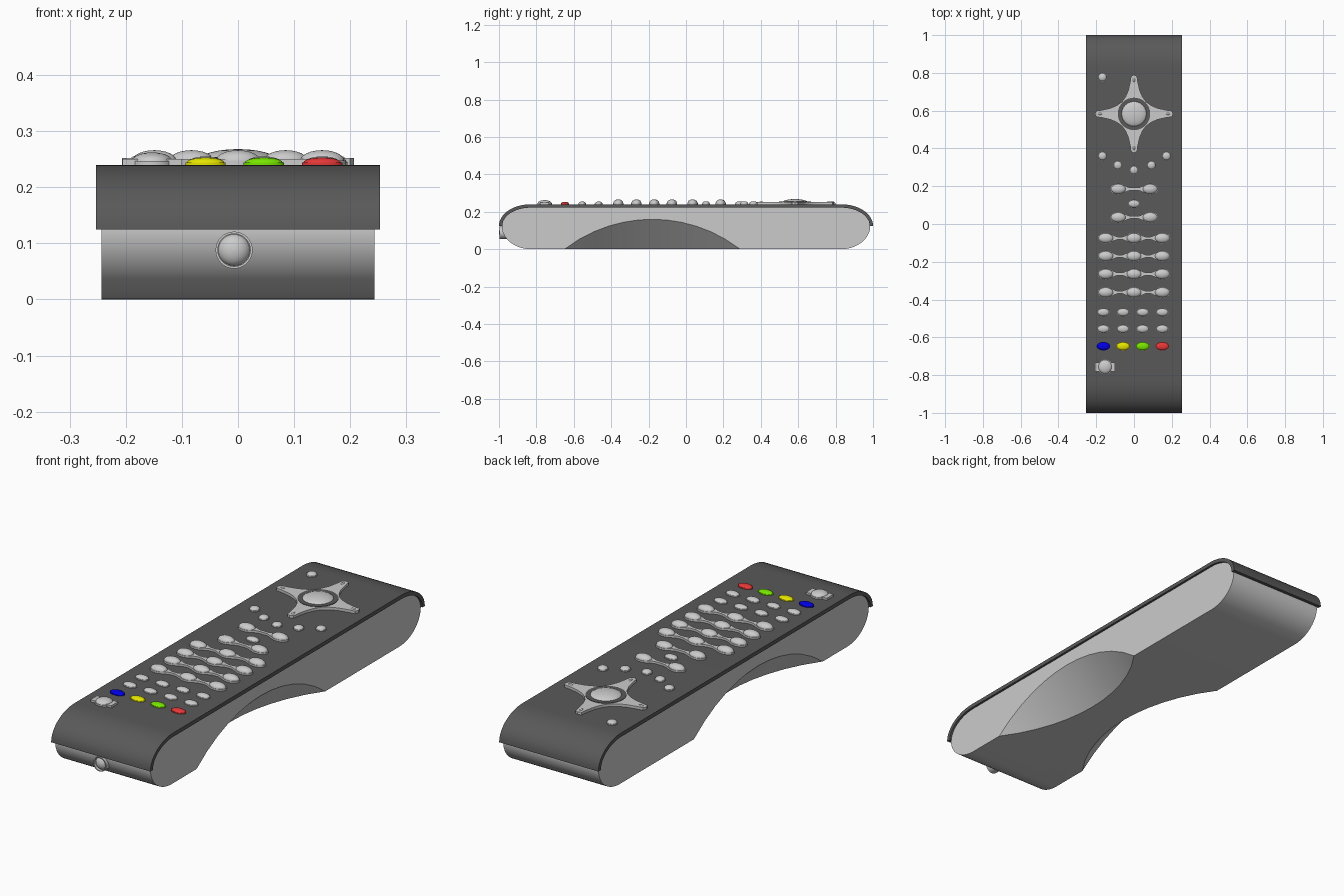
import bpy, bmesh, math
from mathutils import Vector

if "Cube" in bpy.data.objects:
    bpy.data.objects.remove(bpy.data.objects["Cube"])

TOP = 0.24  # height of the keypad surface


def material(name, rgb):
    m = bpy.data.materials.new(name)
    m.diffuse_color = (*rgb, 1)
    m.use_nodes = True
    m.node_tree.nodes["Principled BSDF"].inputs["Base Color"].default_value = m.diffuse_color
    return m


DARK = material("dark_plastic", (0.1, 0.1, 0.1))


def finish(name, bm, mat=None, angle=35):
    bmesh.ops.recalc_face_normals(bm, faces=bm.faces)
    me = bpy.data.meshes.new(name)
    bm.to_mesh(me)
    bm.free()
    ob = bpy.data.objects.new(name, me)
    bpy.context.collection.objects.link(ob)
    if mat:
        me.materials.append(mat)
    smooth(ob, angle)
    return ob


def smooth(ob, angle=35):
    bpy.ops.object.select_all(action='DESELECT')
    ob.select_set(True)
    bpy.context.view_layer.objects.active = ob
    bpy.ops.object.shade_smooth_by_angle(angle=math.radians(angle))


def prism(name, pts, move, mat=None):
    """Extrude a closed outline of 3D points along a vector."""
    bm = bmesh.new()
    f = bm.faces.new([bm.verts.new(p) for p in pts])
    r = bmesh.ops.extrude_face_region(bm, geom=[f])
    bmesh.ops.translate(bm, vec=move, verts=[v for v in r["geom"] if isinstance(v, bmesh.types.BMVert)])
    return finish(name, bm, mat)


def lathe(name, profile, loc, sx=1, sy=1, mat=None, seg=32, forward=False):
    """Spin (radius, height) points; closed top and bottom."""
    bm = bmesh.new()
    rings = []
    for r, h in profile:
        ring = []
        for i in range(seg):
            a = 2 * math.pi * i / seg
            p = Vector((r * sx * math.cos(a), r * sy * math.sin(a), h))
            if forward:
                p = Vector((p.x, -p.z, p.y))
            ring.append(bm.verts.new(p + Vector(loc)))
        rings.append(ring)
    for a, b in zip(rings, rings[1:]):
        for i in range(seg):
            j = (i + 1) % seg
            bm.faces.new((a[i], a[j], b[j], b[i]))
    bm.faces.new(rings[0])
    bm.faces.new(rings[-1])
    return finish(name, bm, mat)


def button(name, x, y, rx, ry, h, mat=None):
    """Key with a short straight rim and a domed cap."""
    rim = 0.3 * h
    prof = [(1, -0.006), (1, rim), (0.93, rim)]
    for i in range(1, 7):
        a = math.pi / 2 * i / 6
        prof.append((max(0.93 * math.cos(a), 0.02), rim + (h - rim) * math.sin(a)))
    return lathe(name, prof, (x, y, TOP), rx, ry, mat, 24)


def arc(cy, cz, ry, rz, a0, a1, n=12):
    out = []
    for i in range(n + 1):
        a = math.radians(a0 + (a1 - a0) * i / n)
        out.append((cy + ry * math.cos(a), cz + rz * math.sin(a)))
    return out


# cover shell: thin arched sheet over the body
outer = arc(0.83, 0.125, 0.17, 0.115, 0, 90) + arc(-0.83, 0.125, 0.17, 0.115, 90, 180)
inner = arc(0.83, 0.125, 0.152, 0.097, 0, 90) + arc(-0.83, 0.125, 0.152, 0.097, 90, 180)
prism("cover", [(-0.253, y, z) for y, z in outer + inner[::-1]], (0.506, 0, 0), DARK)

# body with rounded ends
upper = arc(0.83, 0.125, 0.155, 0.1, 0, 90) + arc(-0.83, 0.125, 0.155, 0.1, 90, 180)
lower = arc(-0.83, 0.125, 0.155, 0.125, 180, 270)[1:] + arc(0.83, 0.125, 0.155, 0.125, 270, 360)[:-1]
body = prism("body", [(-0.243, y, z) for y, z in upper + lower], (0.486, 0, 0))

# slanted grip scoops cut from both lower sides
N, R = 12, 0.77
for side in (-1, 1):
    bm = bmesh.new()
    rings = []
    for i in range(N + 1):
        t = -0.47 + 0.94 * i / N
        z = math.sqrt(R * R - t * t) - (R - 0.16) - 0.0003
        k = 0.95                       # slant of the cut, dx / dz
        tri = [(0.32, z + 0.077 / k), (0.243 - k * (z + 0.05), -0.05), (0.32, -0.05)]
        rings.append([bm.verts.new((side * x, t - 0.18, h)) for x, h in tri])
    for a, b in zip(rings, rings[1:]):
        for j in range(3):
            bm.faces.new((a[j], a[(j + 1) % 3], b[(j + 1) % 3], b[j]))
    bm.faces.new(rings[0])
    bm.faces.new(rings[-1])
    cutter = finish("scoop_cutter", bm)
    cutter.hide_render = True
    mod = body.modifiers.new("scoop", 'BOOLEAN')
    mod.operation = 'DIFFERENCE'
    mod.solver = 'EXACT'
    mod.object = cutter
    bpy.context.view_layer.objects.active = body
    bpy.ops.object.modifier_apply(modifier=mod.name)
    bpy.data.objects.remove(cutter)
smooth(body, 30)

# front emitter: collar with a domed lens
lathe("emitter_collar", [(0.033, 0), (0.033, 0.058), (0.029, 0.058), (0.029, 0.045)],
      (-0.007, -0.94, 0.088), forward=True)
lens = [(0.029 * math.cos(a), 0.04 + 0.02 * math.sin(a)) for a in [math.pi / 2 * i / 6.1 for i in range(7)]]
lathe("emitter_lens", lens, (-0.007, -0.94, 0.088), forward=True)

# navigation star, its dark ring and centre key
arm = [(0.064, -0.064), (0.09, -0.045), (0.125, -0.03), (0.17, -0.02), (0.2, -0.016),
       (0.207, 0), (0.2, 0.016), (0.17, 0.02), (0.125, 0.03), (0.09, 0.045)]
star = []
for q in range(4):
    c, s = round(math.cos(q * math.pi / 2)), round(math.sin(q * math.pi / 2))
    star += [(x * c - y * s, 0.583 + x * s + y * c, TOP - 0.005) for x, y in arm]
    button("direction_mark", 0.18 * c, 0.583 + 0.18 * s, 0.016 if c else 0.008, 0.016 if s else 0.008, 0.016)
prism("navigation_star", star, (0, 0, 0.017))
lathe("navigation_ring", [(0.086, 0), (0.086, 0.014)], (0, 0.583, TOP), mat=DARK)
button("centre_key", 0, 0.583, 0.074, 0.074, 0.028)

# small round keys
for x, y in [(-0.167, 0.777), (-0.167, 0.36), (-0.086, 0.311), (0, 0.285), (0.092, 0.311), (0.172, 0.36)]:
    button("round_key", x, y, 0.023, 0.023, 0.016)
button("middle_key", 0, 0.107, 0.032, 0.021, 0.016)


def key_row(y, xs):
    """Oval keys joined by waisted bridges."""
    for x in xs:
        button("oval_key", x, y, 0.042, 0.028, 0.026)
    for a, b in zip(xs, xs[1:]):
        prof = [(a + 0.02, 0.024), (a + 0.05, 0.011), (a + 0.062, 0.007),
                (b - 0.062, 0.007), (b - 0.05, 0.011), (b - 0.02, 0.024)]
        pts = prof + [(x, -w) for x, w in reversed(prof)]
        prism("key_bridge", [(x, y + w, TOP - 0.005) for x, w in pts], (0, 0, 0.015))


for y in (0.185, 0.035):
    key_row(y, (-0.083, 0.085))
for y in (-0.075, -0.17, -0.265, -0.362):
    key_row(y, (-0.149, 0, 0.15))

# small oval keys and coloured keys
columns = (-0.162, -0.058, 0.046, 0.15)
for x in columns:
    for y in (-0.467, -0.555):
        button("small_key", x, y, 0.033, 0.021, 0.015)
for x, (label, rgb) in zip(columns, [("blue", (0, 0, 0.8)), ("yellow", (0.8, 0.8, 0)),
                                     ("green", (0.19, 0.8, 0)), ("red", (0.8, 0.04, 0.04))]):
    button(label + "_key", x, -0.647, 0.036, 0.022, 0.013, material(label, rgb))

# lower corner key on its plate
prism("corner_plate", [(-0.153 + x, -0.756 + y, TOP - 0.005) for x, y in
                       [(-0.053, -0.024), (0.053, -0.024), (0.053, 0.024), (-0.053, 0.024)]], (0, 0, 0.015))
button("corner_key", -0.153, -0.756, 0.039, 0.039, 0.022)
